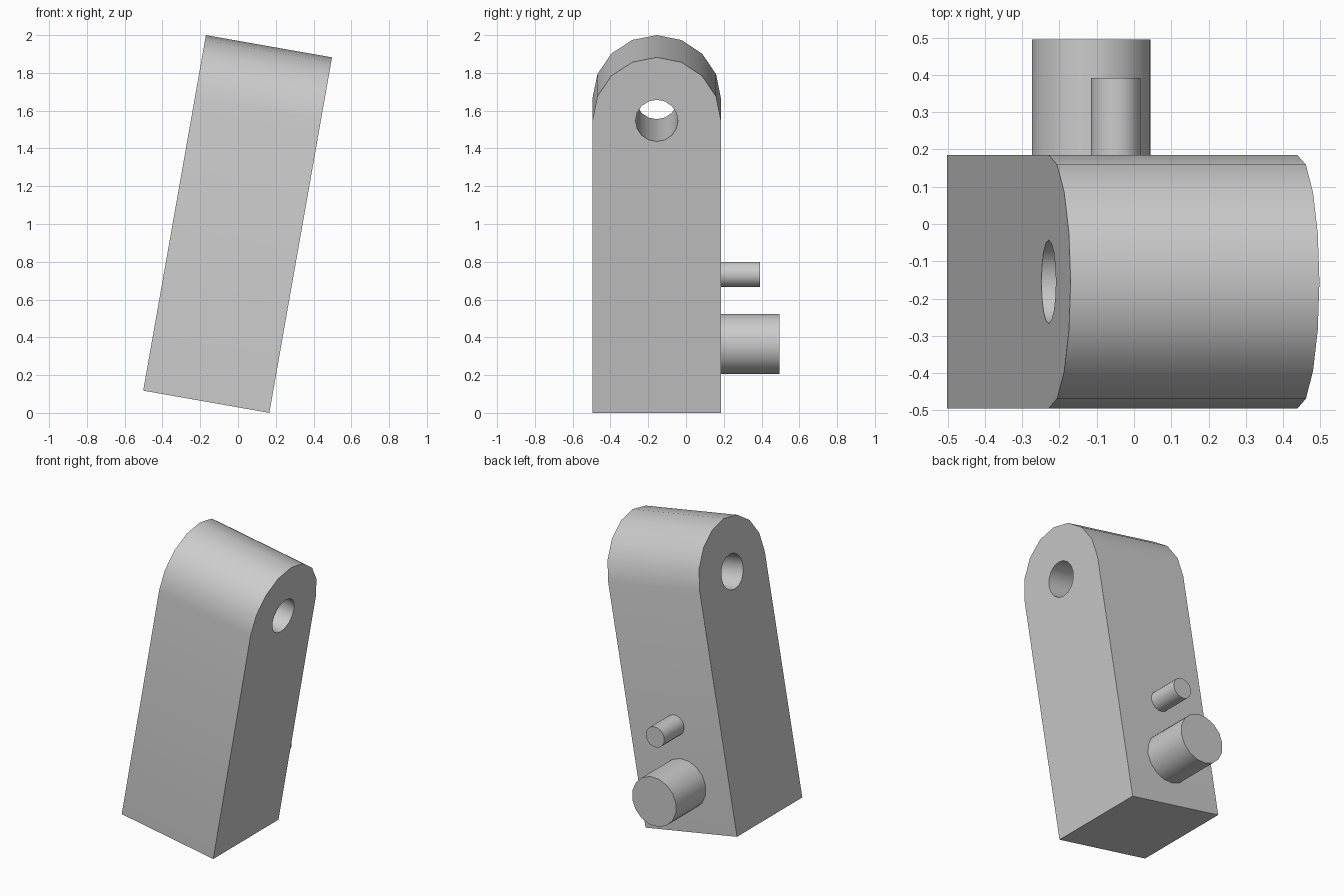
import bpy
import bmesh
from math import cos, sin, pi, radians
from mathutils import Matrix, Vector

if "Cube" in bpy.data.objects:
    bpy.data.objects.remove(bpy.data.objects["Cube"], do_unlink=True)

grey = bpy.data.materials.new("light grey")
grey.use_nodes = True
grey.diffuse_color = (0.6, 0.6, 0.6, 1)
grey.node_tree.nodes["Principled BSDF"].inputs["Base Color"].default_value = grey.diffuse_color

WIDTH, DEPTH, HEIGHT = 0.678, 0.68, 1.911
R = DEPTH / 2
EYE = HEIGHT - R
Y0 = -0.155
# Leaning frame: origin at the middle of the arm's bottom face
lean = Matrix.Translation((-0.168, Y0, 0.059)) @ Matrix.Rotation(radians(10), 4, "Y")


def prism(name, outline, direction):
    """Extrude a closed outline, given in the leaning frame."""
    bm = bmesh.new()
    face = bm.faces.new([bm.verts.new(p) for p in outline])
    new = bmesh.ops.extrude_face_region(bm, geom=[face])["geom"]
    bmesh.ops.translate(bm, vec=direction,
                        verts=[v for v in new if isinstance(v, bmesh.types.BMVert)])
    bmesh.ops.recalc_face_normals(bm, faces=bm.faces)
    bm.transform(lean)
    mesh = bpy.data.meshes.new(name)
    bm.to_mesh(mesh)
    bm.free()
    mesh.materials.append(grey)
    obj = bpy.data.objects.new(name, mesh)
    bpy.context.collection.objects.link(obj)
    return obj


def smooth(obj):
    bpy.ops.object.select_all(action="DESELECT")
    obj.select_set(True)
    bpy.context.view_layer.objects.active = obj
    bpy.ops.object.shade_smooth_by_angle(angle=radians(30))


def ring(radius, steps=16):
    return [(radius * cos(2 * pi * i / steps), radius * sin(2 * pi * i / steps))
            for i in range(steps)]


# Arm with a rounded top
outline = [(-WIDTH / 2, -R, 0), (-WIDTH / 2, R, 0)]
outline += [(-WIDTH / 2, R * cos(pi * i / 8), EYE + R * sin(pi * i / 8)) for i in range(9)]
arm = prism("arm", outline, Vector((WIDTH, 0, 0)))

# Cross hole through the rounded end
cutter = prism("hole_cutter", [(-WIDTH, y, EYE + z) for y, z in ring(0.112)],
               Vector((2 * WIDTH, 0, 0)))
cutter.hide_render = True
hole = arm.modifiers.new("hole", "BOOLEAN")
hole.operation = "DIFFERENCE"
hole.solver = "EXACT"
hole.object = cutter
bpy.context.view_layer.objects.active = arm
bpy.ops.object.modifier_apply(modifier=hole.name)
bpy.data.objects.remove(cutter, do_unlink=True)
smooth(arm)

# Two round pins on the back
for name, radius, height, tip in (("large_pin", 0.1615, 0.31, 0.495),
                                  ("small_pin", 0.0675, 0.685, 0.392)):
    base = R - 0.01
    smooth(prism(name, [(x, base, height + z) for x, z in ring(radius)],
                 Vector((0, tip - Y0 - base, 0))))
